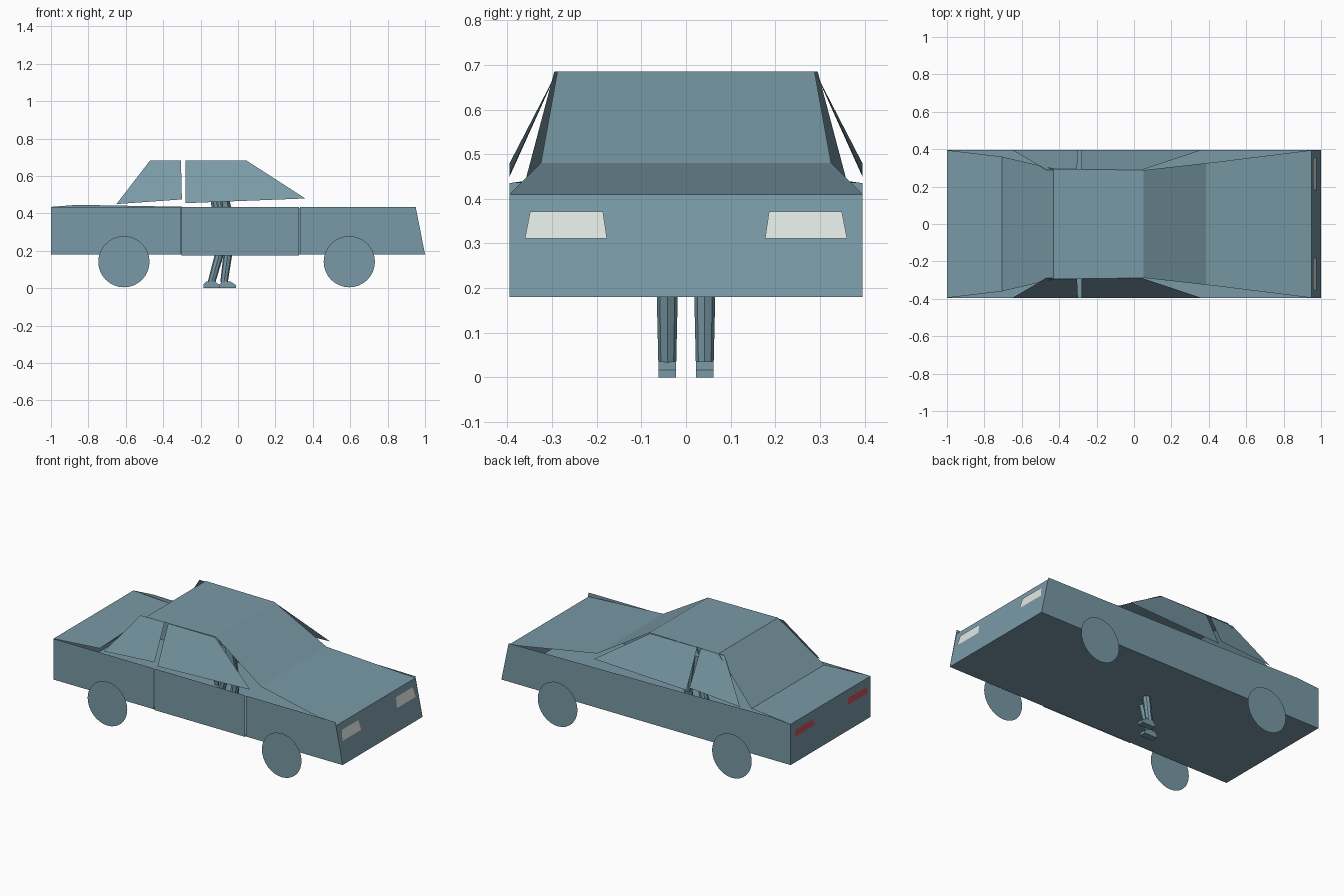
import bpy, bmesh, math
from mathutils import Vector

if "Cube" in bpy.data.objects:
    bpy.data.objects.remove(bpy.data.objects["Cube"])


def make_material(name, rgb):
    m = bpy.data.materials.new(name)
    m.diffuse_color = (*rgb, 1)
    m.use_nodes = True
    m.node_tree.nodes["Principled BSDF"].inputs["Base Color"].default_value = m.diffuse_color
    return m


PAINT = make_material("blue_grey", (0.19, 0.32, 0.38))
WHITE = make_material("lamp_white", (0.86, 0.92, 0.88))
RED = make_material("lamp_red", (0.6, 0.08, 0.1))
CENTRE = Vector((0, 0, 0.33))


def finish(bm, name, mat):
    me = bpy.data.meshes.new(name)
    bm.to_mesh(me)
    bm.free()
    me.materials.append(mat)
    ob = bpy.data.objects.new(name, me)
    bpy.context.collection.objects.link(ob)
    return ob


def sheet(name, pts, mat=PAINT):
    """Single thin panel whose normal points out of the car."""
    bm = bmesh.new()
    f = bm.faces.new([bm.verts.new(p) for p in pts])
    f.normal_update()
    if f.normal.dot(f.calc_center_median() - CENTRE) < 0:
        f.normal_flip()
    return finish(bm, name, mat)


def strip(name, a, b):
    """Symmetric panel between two cross edges given as (x, half width, z)."""
    return sheet(name, [(a[0], -a[1], a[2]), (a[0], a[1], a[2]),
                        (b[0], b[1], b[2]), (b[0], -b[1], b[2])])


def limb(name, a, b, r1, r2, sides=8):
    """Tapered prism between two points."""
    a, b = Vector(a), Vector(b)
    bm = bmesh.new()
    bmesh.ops.create_cone(bm, cap_ends=True, segments=sides,
                          radius1=r1, radius2=r2, depth=(b - a).length)
    ob = finish(bm, name, PAINT)
    ob.rotation_mode = 'QUATERNION'
    ob.rotation_quaternion = (b - a).to_track_quat('Z', 'Y')
    ob.location = (a + b) / 2
    return ob


# Upper shell from nose to tail
W = 0.395
strip("floor", (-1, W, 0.18), (1, W, 0.18))
strip("nose", (1, W, 0.18), (0.95, W, 0.41))
strip("bonnet", (0.95, W, 0.41), (0.385, 0.325, 0.48))
strip("windscreen", (0.385, 0.325, 0.48), (0.05, 0.288, 0.685))
strip("roof", (0.05, 0.288, 0.685), (-0.43, 0.295, 0.685))
strip("rear_window", (-0.43, 0.295, 0.685), (-0.705, 0.36, 0.44))
strip("boot_lid", (-0.705, 0.36, 0.44), (-1, W, 0.435))
strip("tail", (-1, W, 0.435), (-1, W, 0.18))

# Near side in three panels, far side in one long panel
near_panels = {
    "rear_wing": [(-1, 0.18), (-0.307, 0.18), (-0.307, 0.435), (-1, 0.435)],
    "door": [(-0.301, 0.176), (0.325, 0.176), (0.325, 0.435), (-0.301, 0.435)],
    "front_wing": [(0.332, 0.18), (1, 0.18), (0.95, 0.435), (0.332, 0.435)],
}
for name, outline in near_panels.items():
    sheet(name, [(x, -W, z) for x, z in outline])
far = [(-1, 0.18), (1, 0.18), (0.95, 0.42), (-0.26, 0.435), (-0.86, 0.446)]
sheet("far_side", [(x, W, z) for x, z in far])
sheet("far_rear_corner", [(-1, W, 0.18), (-0.86, W, 0.446), (-1, W, 0.435)])

for s, side in ((-1, "near"), (1, "far")):
    # Leaning side windows
    sheet(side + "_rear_side_window",
          [(-0.65, s * W, 0.45), (-0.30, s * W, 0.475),
           (-0.305, s * 0.29, 0.683), (-0.47, s * 0.29, 0.683)])
    sheet(side + "_front_side_window",
          [(-0.28, s * W, 0.455), (0.36, s * W, 0.48),
           (0.045, s * 0.29, 0.683), (-0.28, s * 0.29, 0.683)])

    # Head and tail lamps as thin plates
    def nose_x(z):
        return 0.954 + (0.41 - z) * 0.05 / 0.23
    sheet(side + "_headlamp",
          [(nose_x(z), s * y, z) for y, z in
           ((0.361, 0.311), (0.177, 0.311), (0.186, 0.372), (0.349, 0.372))], WHITE)
    sheet(side + "_tail_lamp",
          [(-1.003, s * y, z) for y, z in
           ((0.36, 0.342), (0.165, 0.342), (0.175, 0.385), (0.35, 0.385))], RED)

    # Flat disc wheels
    for x, end in ((-0.61, "rear"), (0.595, "front")):
        sheet(f"{side}_{end}_wheel",
              [(x + 0.137 * math.cos(a), s * 0.418, 0.142 + 0.137 * math.sin(a))
               for a in (i * math.tau / 32 for i in range(32))])

# Standing driver with feet reaching the ground
for s, foot_x, ankle, hip in ((-1, -0.185, -0.142, -0.07), (1, -0.1, -0.075, -0.04)):
    y = s * 0.042
    limb("leg", (ankle, y, 0.03), (hip, y, 0.29), 0.02, 0.026)
    bm = bmesh.new()
    outline = [(0, 0), (0.09, 0), (0.09, 0.016), (0.06, 0.036), (0.015, 0.036), (0, 0.02)]
    f = bm.faces.new([bm.verts.new((foot_x + x, y - 0.02, z)) for x, z in outline])
    ext = bmesh.ops.extrude_face_region(bm, geom=[f])
    bmesh.ops.translate(bm, vec=(0, 0.04, 0),
                        verts=[v for v in ext["geom"] if isinstance(v, bmesh.types.BMVert)])
    bmesh.ops.recalc_face_normals(bm, faces=bm.faces)
    finish(bm, "foot", PAINT)
    limb("arm", (-0.1, s * 0.085, 0.47), (-0.08, s * 0.095, 0.28), 0.018, 0.014)
limb("torso", (-0.06, 0, 0.28), (-0.1, 0, 0.49), 0.055, 0.05)
limb("neck", (-0.1, 0, 0.49), (-0.1, 0, 0.52), 0.02, 0.02)
limb("head", (-0.1, 0, 0.515), (-0.1, 0, 0.59), 0.03, 0.034)
